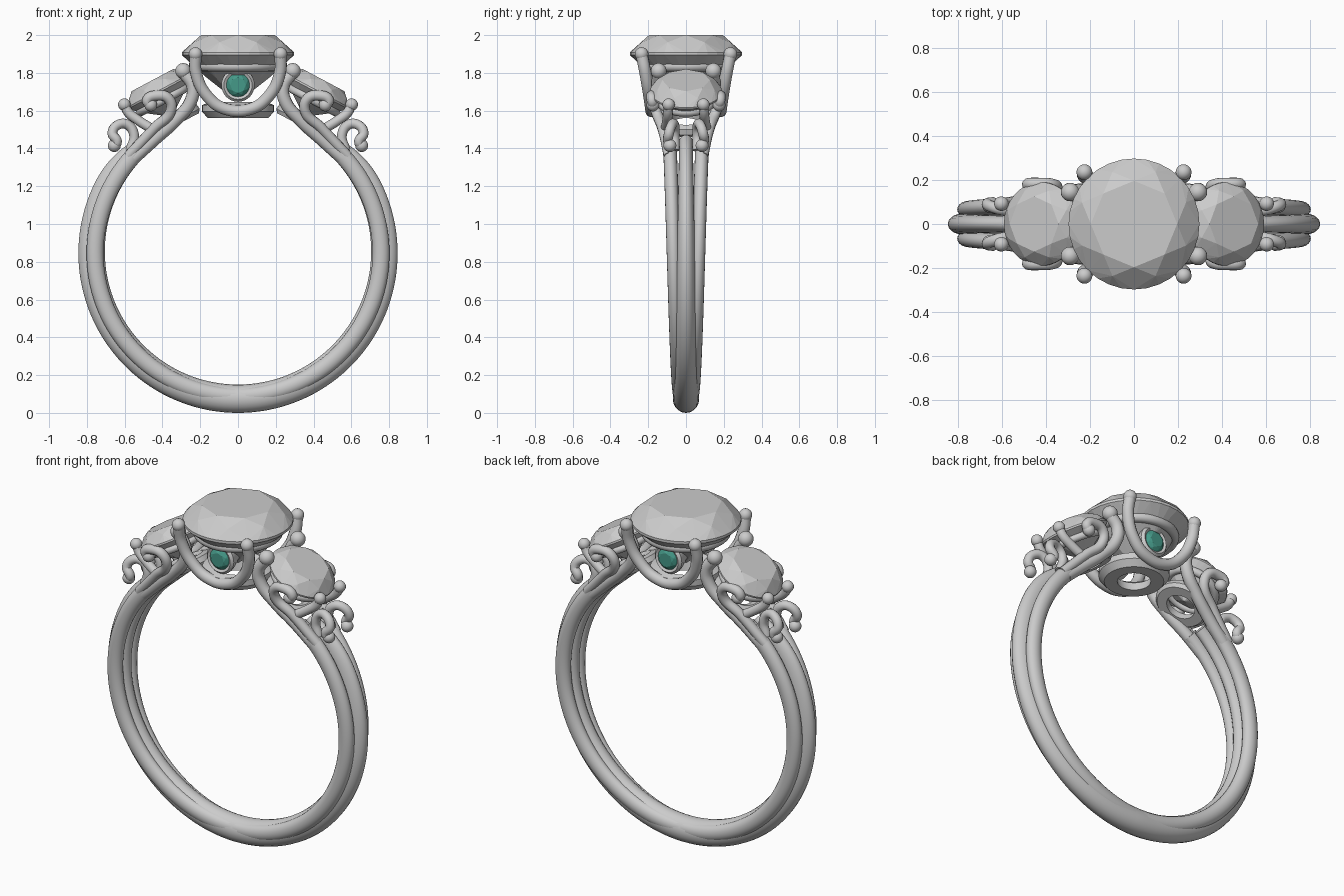
import bpy, bmesh, math
from math import sin, cos, pi, radians
from mathutils import Matrix, Vector

if "Cube" in bpy.data.objects:
    bpy.data.objects.remove(bpy.data.objects["Cube"])

CZ = 0.845          # centre height of the finger hole
ID = Matrix.Identity(4)


def finish(name, bm, smooth=True, mat=None):
    bmesh.ops.recalc_face_normals(bm, faces=bm.faces)
    me = bpy.data.meshes.new(name)
    bm.to_mesh(me)
    bm.free()
    ob = bpy.data.objects.new(name, me)
    bpy.context.collection.objects.link(ob)
    if mat:
        me.materials.append(mat)
    if smooth:
        bpy.ops.object.select_all(action='DESELECT')
        ob.select_set(True)
        bpy.context.view_layer.objects.active = ob
        bpy.ops.object.shade_smooth_by_angle(angle=radians(40))
    return ob


def skin(name, rings, closed=False):
    """Join equal-sized rings of points into one surface."""
    bm = bmesh.new()
    vs = [[bm.verts.new(p) for p in r] for r in rings]
    n = len(vs[0])
    for i in range(len(vs) if closed else len(vs) - 1):
        a, b = vs[i], vs[(i + 1) % len(vs)]
        for k in range(n):
            bm.faces.new((a[k], a[(k + 1) % n], b[(k + 1) % n], b[k]))
    if not closed:
        bm.faces.new(vs[0])
        bm.faces.new(vs[-1])
    return finish(name, bm)


def lathe(name, profile, m=ID, seg=48):
    rings = [[m @ Vector((r * cos(2 * pi * s / seg), r * sin(2 * pi * s / seg), z))
              for r, z in profile] for s in range(seg)]
    return skin(name, rings, True)


def hoop(name, R, r, z, m=ID):
    return lathe(name, [(R + r * cos(pi * k / 6), z + r * sin(pi * k / 6)) for k in range(12)], m)


def ball(name, p, r):
    bm = bmesh.new()
    bmesh.ops.create_uvsphere(bm, u_segments=20, v_segments=12, radius=r,
                              matrix=Matrix.Translation(p))
    return finish(name, bm)


def wire(name, pts, r, sx=1, sy=1):
    """Round wire along a smooth path, with ball ends."""
    cu = bpy.data.curves.new(name, 'CURVE')
    cu.dimensions = '3D'
    cu.bevel_depth, cu.bevel_resolution, cu.resolution_u = r, 4, 8
    cu.use_fill_caps = True
    sp = cu.splines.new('BEZIER')
    sp.bezier_points.add(len(pts) - 1)
    for bp, (x, y, z) in zip(sp.bezier_points, pts):
        bp.co = (x * sx, y * sy, z)
        bp.handle_left_type = bp.handle_right_type = 'AUTO'
    ob = bpy.data.objects.new(name, cu)
    bpy.context.collection.objects.link(ob)
    bpy.ops.object.select_all(action='DESELECT')
    ob.select_set(True)
    bpy.context.view_layer.objects.active = ob
    bpy.ops.object.convert(target='MESH')
    bpy.ops.object.shade_smooth_by_angle(angle=radians(50))


def gem(name, R, crown, depth, m, mat=None):
    """Brilliant cut: table, star and girdle rings plus a culet, hulled."""
    bm = bmesh.new()
    for n, r, z, off in ((8, 0.66, crown, 0), (8, 0.86, crown * 0.62, 0.5),
                         (32, 1, 0.03 * R, 0), (32, 1, -0.02 * R, 0), (8, 0.55, -depth * 0.5, 0)):
        for k in range(n):
            a = 2 * pi * (k + off) / n
            bm.verts.new(m @ Vector((R * r * cos(a), R * r * sin(a), z)))
    bm.verts.new(m @ Vector((0, 0, -depth)))
    bmesh.ops.convex_hull(bm, input=bm.verts)
    bmesh.ops.dissolve_limit(bm, angle_limit=radians(1), verts=bm.verts, edges=bm.edges)
    return finish(name, bm, smooth=False, mat=mat)


# Band: tapered spine flanked by two rails that spread towards the shoulders
END = radians(142)


def sweep(name, section, steps=110):
    rings = []
    for i in range(steps + 1):
        phi = -END + 2 * END * i / steps
        rings.append([(sin(phi) * r, y, CZ - cos(phi) * r)
                      for r, y in section(phi, abs(phi) / END)])
    return skin(name, rings)


def oval(rc, rh, yc, yh, n=20):
    return [(rc + rh * cos(2 * pi * k / n), yc + yh * sin(2 * pi * k / n)) for k in range(n)]


def spine(phi, u):
    ri = 0.705 - 0.01 * cos(phi)
    ro = 0.845 - 0.05 * max(0, (u - 0.82) / 0.18) ** 2
    return oval((ri + ro) / 2, (ro - ri) / 2, 0, 0.07 - 0.035 * u)


sweep("band_spine", spine)
for sy in (-1, 1):
    sweep("band_rail", lambda phi, u: oval(0.757, 0.045, sy * (0.03 + 0.057 * u), 0.036))

# Centre stone and its basket
gem("centre_stone", 0.297, 0.1, 0.255, Matrix.Translation((0, 0, 1.9)))
hoop("centre_gallery", 0.215, 0.028, 1.835)
lathe("centre_base", [(0.09, 1.56), (0.16, 1.56), (0.19, 1.595), (0.19, 1.63),
                      (0.15, 1.645), (0.1, 1.61)])
green = bpy.data.materials.new("green_stone")
green.diffuse_color = (0.06, 0.32, 0.25, 1)
green.use_nodes = True
green.node_tree.nodes["Principled BSDF"].inputs["Base Color"].default_value = green.diffuse_color
for sy in (-1, 1):
    half = [(0.225, 0.235, 1.9), (0.222, 0.215, 1.8), (0.165, 0.195, 1.68), (0.07, 0.185, 1.61)]
    wire("centre_prongs", half + [(-x, y, z) for x, y, z in half[::-1]], 0.032, 1, sy)
    for sx in (-1, 1):
        ball("centre_prong_tip", (0.225 * sx, 0.235 * sy, 1.9), 0.036)
    # Small green stone in a tapered collar, facing outward
    face = Matrix.Translation((0, 0.17 * sy, 1.735)) @ Matrix.Rotation(-sy * pi / 2, 4, 'X')
    lathe("accent_collar", [(0.058, 0), (0.075, 0.01), (0.088, -0.005), (0.085, -0.03),
                            (0.06, -0.1), (0.045, -0.1)], face, 32)
    gem("accent_stone", 0.062, 0.022, 0.04, face, green)

# Side stones, tilted outward, with their settings and scrollwork
for sx in (-1, 1):
    tilt = Matrix.Translation((0.42 * sx, 0, 1.70)) @ Matrix.Rotation(sx * radians(28), 4, 'Y')
    gem("side_stone", 0.19, 0.07, 0.15, tilt)
    hoop("side_gallery", 0.14, 0.022, -0.05, tilt)
    lathe("side_base", [(0.08, -0.2), (0.135, -0.2), (0.15, -0.18), (0.145, -0.15),
                        (0.11, -0.14), (0.085, -0.155)], tilt)
    for sy in (-1, 1):
        wire("shoulder_strand", [(0.55, 0.085, 1.35), (0.44, 0.1, 1.45), (0.33, 0.125, 1.55),
                                 (0.25, 0.145, 1.65), (0.24, 0.15, 1.73), (0.285, 0.145, 1.8)],
             0.034, sx, sy)
        ball("upper_prong_tip", (0.29 * sx, 0.145 * sy, 1.81), 0.042)
        wire("side_scroll", [(0.58, 0.09, 1.36), (0.44, 0.125, 1.51), (0.355, 0.16, 1.6),
                             (0.37, 0.178, 1.665), (0.43, 0.182, 1.68), (0.48, 0.18, 1.655),
                             (0.465, 0.175, 1.63)], 0.028, sx, sy)
        ball("side_scroll_tip", (0.462 * sx, 0.175 * sy, 1.63), 0.034)
        wire("lower_prong", [(0.45, 0.11, 1.5), (0.53, 0.1, 1.55), (0.58, 0.095, 1.59),
                             (0.6, 0.092, 1.63)], 0.026, sx, sy)
        ball("lower_prong_tip", (0.602 * sx, 0.092 * sy, 1.632), 0.033)
        wire("shoulder_scroll", [(0.57, 0.06, 1.39), (0.55, 0.06, 1.47), (0.585, 0.062, 1.525),
                                 (0.635, 0.075, 1.525), (0.665, 0.09, 1.48), (0.64, 0.095, 1.435),
                                 (0.655, 0.085, 1.415)], 0.026, sx, sy)
        ball("shoulder_scroll_tip", (0.655 * sx, 0.085 * sy, 1.415), 0.034)
